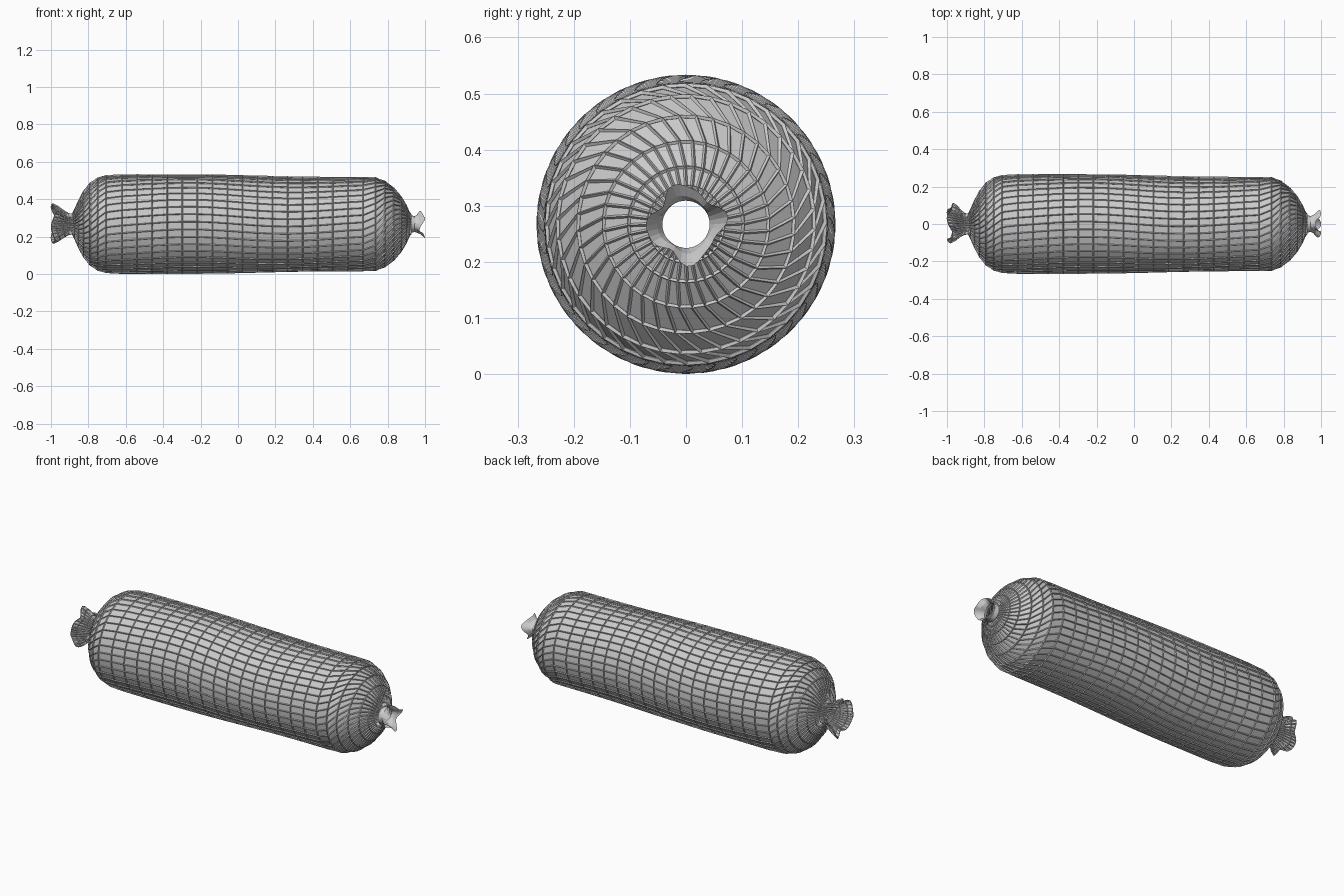
import bpy, bmesh, math
from mathutils import Vector

if "Cube" in bpy.data.objects:
    bpy.data.objects.remove(bpy.data.objects["Cube"])

SEGS = 40
CZ = 0.267


def material(name, value):
    m = bpy.data.materials.new(name)
    m.diffuse_color = (value, value, value, 1)
    m.use_nodes = True
    m.node_tree.nodes["Principled BSDF"].inputs["Base Color"].default_value = m.diffuse_color
    return m


grey = material("casing grey", 0.6)


def smoothstep(a, b, x):
    t = max(0.0, min(1.0, (x - a) / (b - a)))
    return t * t * (3 - 2 * t)


# Lengthwise profile: gathered left tail, left dome, long barrel, right dome, right tail
left_tail = [(-0.985, 0.095), (-0.96, 0.085), (-0.93, 0.066), (-0.905, 0.052), (-0.885, 0.05)]
left_dome = [(-0.872, 0.075), (-0.852, 0.12), (-0.825, 0.172), (-0.79, 0.216), (-0.75, 0.243), (-0.705, 0.256)]
barrel = [(-0.62 + i * 0.0805, 0.26 - 0.014 * smoothstep(-0.3, 0.55, -0.62 + i * 0.0805)) for i in range(17)]
right_dome = [(0.735, 0.245), (0.785, 0.226), (0.832, 0.19), (0.87, 0.145), (0.897, 0.10), (0.912, 0.065)]
right_tail = [(0.925, 0.047), (0.945, 0.042), (0.965, 0.048), (0.985, 0.064)]


def twist(x):
    # Net swirls round towards both knots and wanders along the barrel
    return (-0.75 * smoothstep(0.68, 0.92, x) + 0.55 * smoothstep(-0.68, -0.9, x) * 1.0
            + 0.05 * math.sin(x * 6))


def ring_point(x, r, k):
    a = 2 * math.pi * k / SEGS + twist(x)
    # Ruffle the flared tails
    left, right = smoothstep(-0.9, -0.985, x), smoothstep(0.94, 0.985, x)
    r *= 1 + left * (0.13 * math.sin(5 * a + 0.6) + 0.05 * math.sin(8 * a))
    r *= 1 + right * (0.15 * math.sin(4 * a + 0.9) + 0.05 * math.sin(7 * a))
    x += 0.015 * (left * math.sin(3 * a + 1) + right * math.sin(3 * a))
    return Vector((x, r * math.cos(a), CZ + r * math.sin(a)))


def tube(name, rings, swell=0.0):
    bm = bmesh.new()
    loops = [[bm.verts.new(ring_point(x, r + swell, k)) for k in range(SEGS)] for x, r in rings]
    for a, b in zip(loops, loops[1:]):
        for k in range(SEGS):
            n = (k + 1) % SEGS
            bm.faces.new((a[k], a[n], b[n], b[k]))
    bmesh.ops.recalc_face_normals(bm, faces=bm.faces)
    mesh = bpy.data.meshes.new(name)
    bm.to_mesh(mesh)
    bm.free()
    mesh.materials.append(grey)
    ob = bpy.data.objects.new(name, mesh)
    bpy.context.collection.objects.link(ob)
    return ob


body = left_dome + barrel + right_dome

# Casing, open at both gathered ends
tube("casing", left_tail + body + right_tail)

# String netting over the casing and the left tail
net = tube("netting", left_tail + body + right_tail[:1], 0.002)
wire = net.modifiers.new("strings", 'WIREFRAME')
wire.thickness = 0.009
wire.offset = 0
wire.use_even_offset = False
